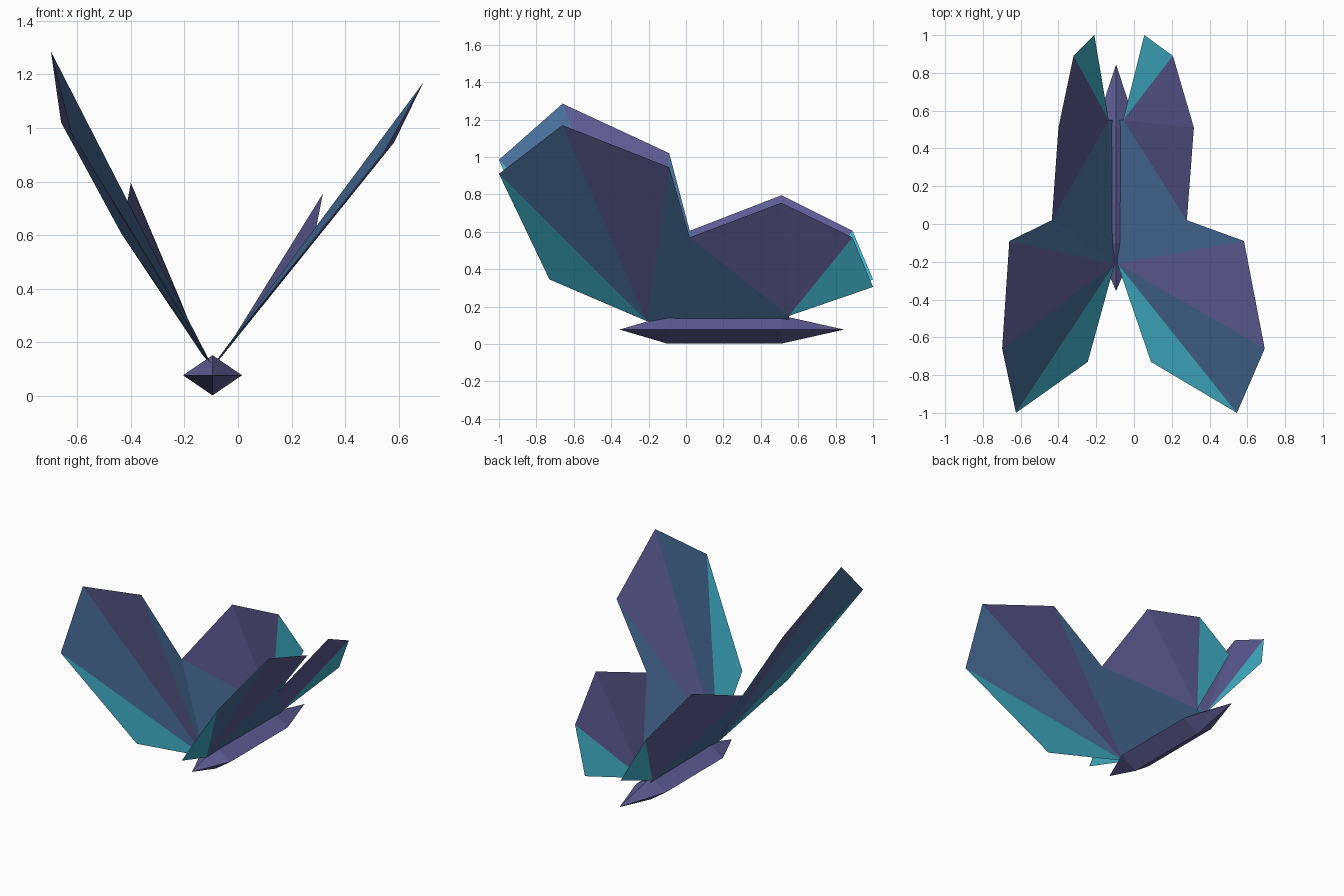
import bpy
import bmesh
from mathutils import Vector

old_cube = bpy.data.objects.get("Cube")
if old_cube:
    bpy.data.objects.remove(old_cube, do_unlink=True)


def make_material(name, srgb):
    """Flat material from display colour values."""
    colour = [(c / 255) ** 2.2 for c in srgb] + [1.0]
    material = bpy.data.materials.new(name)
    material.use_nodes = True
    material.diffuse_color = colour
    shader = material.node_tree.nodes["Principled BSDF"]
    shader.inputs["Base Color"].default_value = colour
    shader.inputs["Roughness"].default_value = 0.8
    return material


purple = make_material("dusty purple", (94, 93, 147))
blue = make_material("steel blue", (74, 110, 152))
teal = make_material("bright teal", (67, 177, 200))
MATERIALS = [purple, blue, teal]
PURPLE, BLUE, TEAL = range(3)


def finish(name, bm, materials):
    mesh = bpy.data.meshes.new(name)
    bm.to_mesh(mesh)
    bm.free()
    for material in materials:
        mesh.materials.append(material)
    obj = bpy.data.objects.new(name, mesh)
    bpy.context.collection.objects.link(obj)
    return obj


# Body: a spindle with a diamond cross-section
CENTRE = -0.095


def make_body():
    bm = bmesh.new()
    mid, half_width, half_height = 0.077, 0.11, 0.075
    offsets = [(half_width, 0), (0, half_height), (-half_width, 0), (0, -half_height)]
    rings = [[bm.verts.new((CENTRE + dx, y, mid + dz)) for dx, dz in offsets]
             for y in (-0.1, 0.51)]
    tips = [bm.verts.new((CENTRE, y, mid)) for y in (-0.355, 0.845)]
    for i in range(4):
        j = (i + 1) % 4
        bm.faces.new((rings[0][i], rings[0][j], rings[1][j], rings[1][i]))
        for tip, ring in zip(tips, rings):
            bm.faces.new((tip, ring[i], ring[j]))
    bmesh.ops.recalc_face_normals(bm, faces=bm.faces)
    return finish("body", bm, [purple])


# Wing outline: lengthwise position, then (x, z) on the left and right wing
OUTLINE = {
    "root": (-0.21, (-0.088, 0.122), (-0.102, 0.122)),
    "low": (-0.73, (0.09, 0.345), (-0.245, 0.37)),
    "front": (-1.0, (0.545, 0.91), (-0.625, 0.985)),
    "peak": (-0.66, (0.692, 1.17), (-0.698, 1.285)),
    "shoulder": (-0.09, (0.582, 0.945), (-0.66, 1.02)),
    "notch": (0.02, (0.28, 0.57), (-0.435, 0.605)),
    "rear_peak": (0.51, (0.317, 0.755), (-0.4, 0.795)),
    "rear_corner": (0.89, (0.206, 0.57), (-0.32, 0.605)),
    "rear_tip": (1.0, (0.055, 0.305), (-0.21, 0.345)),
    "rear_root": (0.55, (-0.058, 0.15), (-0.134, 0.155)),
    "rear_base": (0.55, (-0.085, 0.12), (-0.105, 0.12)),
}

# Coloured fans spreading from the two roots
FANS = [
    ("root low front", TEAL),
    ("root front peak", BLUE),
    ("root peak shoulder", PURPLE),
    ("root shoulder notch", BLUE),
    ("root notch rear_root", BLUE),
    ("root rear_root rear_base", BLUE),
    ("rear_root notch rear_peak", PURPLE),
    ("rear_root rear_peak rear_corner", PURPLE),
    ("rear_root rear_corner rear_tip", TEAL),
]


def make_wing(name, side):
    bm = bmesh.new()
    points = {}
    for label, (y, *pairs) in OUTLINE.items():
        x, z = pairs[side]
        points[label] = bm.verts.new(Vector((x, y, z)))
    for labels, colour in FANS:
        face = bm.faces.new([points[label] for label in labels.split()])
        face.material_index = colour
        face.normal_update()
        # Upper surface faces up on both wings
        if face.normal.z < 0:
            face.normal_flip()
    return finish(name, bm, MATERIALS)


make_body()
for side, name in enumerate(("left_wing", "right_wing")):
    make_wing(name, side)
